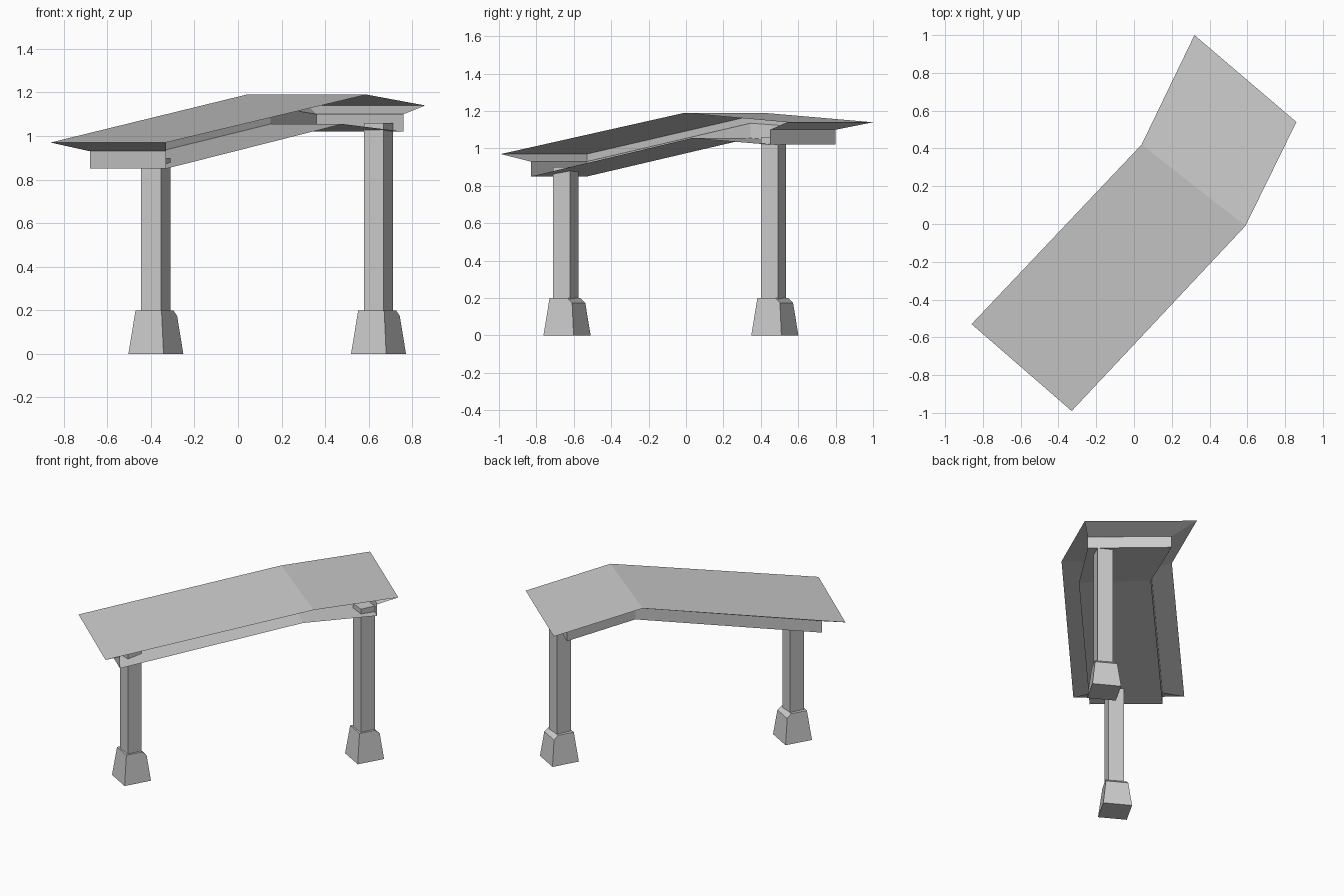
import bpy, bmesh, math

old = bpy.data.objects.get("Cube")
if old:
    bpy.data.objects.remove(old, do_unlink=True)

grey = bpy.data.materials.new("light_grey")
grey.use_nodes = True
grey.diffuse_color = (0.6, 0.6, 0.6, 1)
grey.node_tree.nodes["Principled BSDF"].inputs["Base Color"].default_value = (0.6, 0.6, 0.6, 1)


def add_object(name, bm):
    mesh = bpy.data.meshes.new(name)
    bm.to_mesh(mesh)
    bm.free()
    mesh.materials.append(grey)
    obj = bpy.data.objects.new(name, mesh)
    bpy.context.collection.objects.link(obj)
    return obj


def add_sheet(name, points, faces):
    bm = bmesh.new()
    verts = [bm.verts.new(p) for p in points]
    for face in faces:
        bm.faces.new([verts[i] for i in face])
    return add_object(name, bm)


def add_block(name, centre, bottom, top, low_side, high_side, angle, bevel=0):
    """Square block, optionally tapered, with the back top edge chamfered."""
    bm = bmesh.new()
    bmesh.ops.create_cube(bm, size=1)
    for v in bm.verts:
        side = high_side if v.co.z > 0 else low_side
        v.co.x *= side
        v.co.y *= side
        v.co.z = top if v.co.z > 0 else bottom
    if bevel:
        edges = [e for e in bm.edges
                 if all(v.co.y > 0 and v.co.z > bottom for v in e.verts)]
        bmesh.ops.bevel(bm, geom=edges, offset=bevel, segments=1, affect='EDGES')
    obj = add_object(name, bm)
    obj.location = (centre[0], centre[1], 0)
    obj.rotation_euler.z = -math.radians(angle)
    return obj


# Outlines run round the bent canopy: low end, bend, high end, bend
roof_outline = [(-.86, -.53, .97), (-.33, -.99, .97), (.59, -.01, 1.19),
                (.86, .54, 1.14), (.32, 1.0, 1.14), (.04, .42, 1.19)]
floor_outline = [(-.68, -.53, .85), (-.33, -.83, .85), (.48, .03, 1.055),
                 (.76, .45, 1.02), (.36, .80, 1.02), (.15, .345, 1.055)]
rim_outline = [(x, y, z + .08) for x, y, z in floor_outline]

# Folded roof sheet and the narrower ceiling panel beneath it
folded = [(0, 1, 2, 5), (5, 2, 3, 4)]
add_sheet("roof", roof_outline, folded)
add_sheet("ceiling_panel", floor_outline, [f[::-1] for f in folded])

# Sloping soffits and upright fascias; one long side is open
closed_sides = [(0, 1), (3, 4), (4, 5), (5, 0)]
strips = [(a, a + 6, b + 6, b) for a, b in closed_sides]
add_sheet("soffit", roof_outline + rim_outline, strips)
add_sheet("fascia", rim_outline + floor_outline, strips)

# Posts on tapered footings
for name, x, y, top in (("low", -.377, -.643, .9), ("high", .645, .468, 1.06)):
    add_block(name + "_post", (x, y), .19, top, .101, .101, 25.5)
    add_block(name + "_footing", (x, y + .007), 0, .2, .185, .137, 29.5, .026)
